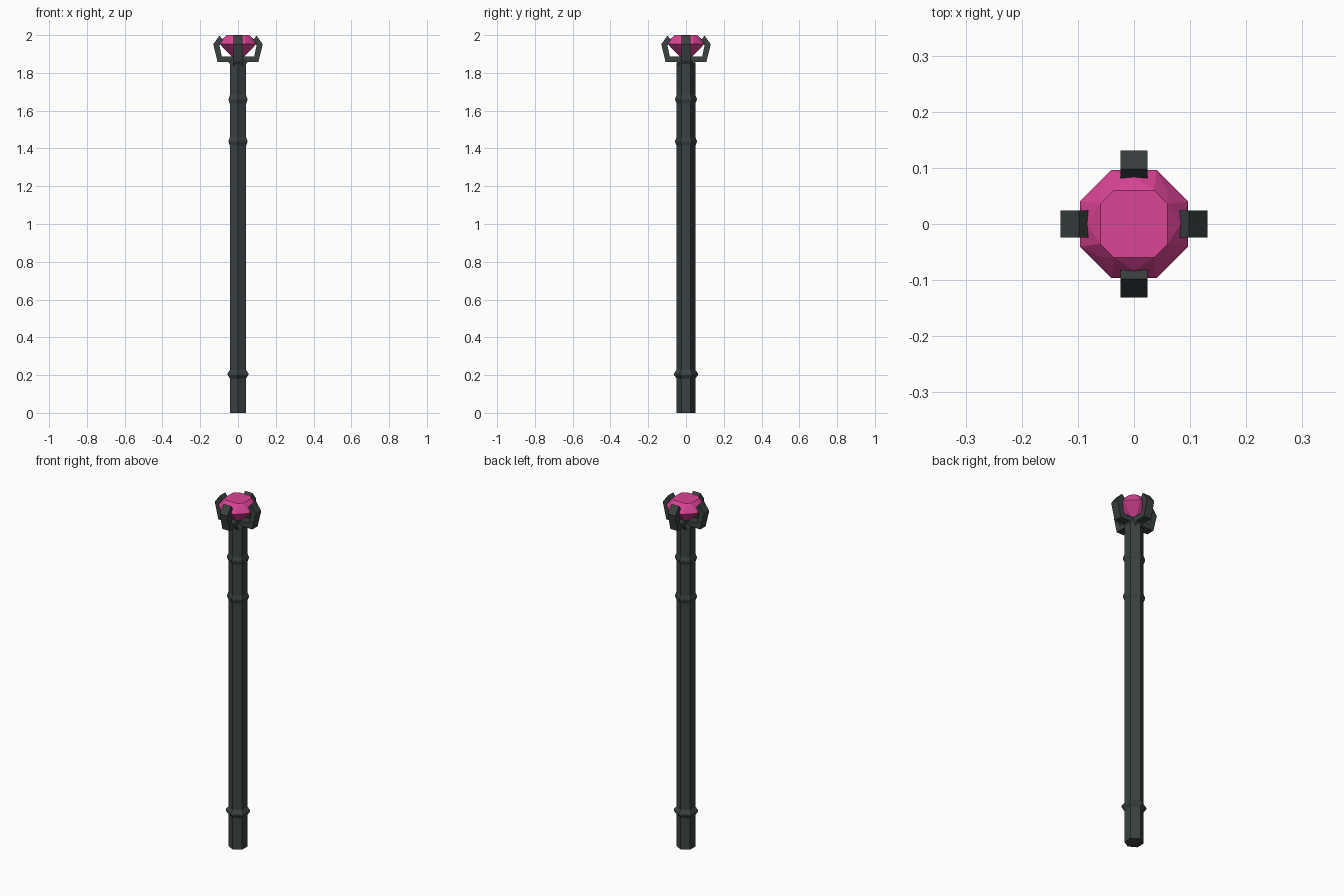
import bpy, bmesh, math
from mathutils import Matrix

if "Cube" in bpy.data.objects:
    bpy.data.objects.remove(bpy.data.objects["Cube"])


def material(name, color):
    m = bpy.data.materials.new(name)
    m.diffuse_color = (*color, 1)
    m.use_nodes = True
    m.node_tree.nodes["Principled BSDF"].inputs["Base Color"].default_value = m.diffuse_color
    return m


dark = material("dark_metal", (0.042, 0.054, 0.053))
pink = material("pink_gem", (0.70, 0.058, 0.30))


def finish(name, bm, mat):
    bmesh.ops.recalc_face_normals(bm, faces=bm.faces[:])
    me = bpy.data.meshes.new(name)
    bm.to_mesh(me)
    bm.free()
    me.materials.append(mat)
    ob = bpy.data.objects.new(name, me)
    bpy.context.collection.objects.link(ob)
    return ob


# Hexagonal shaft with three pointed ridges, corners facing front and back
profile = [(0.05, 0)]
for z, r in ((0.205, 0.064), (1.437, 0.057), (1.66, 0.057)):
    profile += [(0.05, z - 0.022), (r, z - 0.004), (r, z + 0.004), (0.05, z + 0.022)]
profile += [(0.05, 1.85), (0.04, 1.872)]
bm = bmesh.new()
rings = []
for r, z in profile:
    rings.append([bm.verts.new((r * math.sin(i * math.pi / 3), r * math.cos(i * math.pi / 3), z))
                  for i in range(6)])
for a, b in zip(rings, rings[1:]):
    for i in range(6):
        j = (i + 1) % 6
        bm.faces.new((a[i], a[j], b[j], b[i]))
bm.faces.new(rings[0])
bm.faces.new(rings[-1])
finish("shaft", bm, dark)

# Four bent prongs: side outline extruded across its width
outline = [(0.01, 1.835), (0.036, 1.835), (0.05, 1.857), (0.108, 1.857), (0.131, 1.952),
           (0.098, 1.997), (0.079, 1.972), (0.098, 1.945), (0.086, 1.887), (0.01, 1.887)]
for k, side in enumerate(("right", "back", "left", "front")):
    bm = bmesh.new()
    face = bm.faces.new([bm.verts.new((x, -0.024, z)) for x, z in outline])
    ext = bmesh.ops.extrude_face_region(bm, geom=[face])
    new = [v for v in ext["geom"] if isinstance(v, bmesh.types.BMVert)]
    bmesh.ops.translate(bm, verts=new, vec=(0, 0.048, 0))
    bm.transform(Matrix.Rotation(k * math.pi / 2, 4, "Z"))
    finish("prong_" + side, bm, dark)

# Cut gem: hull around table, star points, octagonal girdle and bottom point
bm = bmesh.new()
for k in range(8):
    a = k * math.pi / 4
    rt = 0.0695
    ta = math.radians(45 * (k // 2) * 2 + (31 if k % 2 else 59))
    bm.verts.new((rt * math.cos(ta), rt * math.sin(ta), 2.0))
    bm.verts.new((0.083 * math.cos(a), 0.083 * math.sin(a), 1.979))
    g = a + math.pi / 8
    bm.verts.new((0.1045 * math.cos(g), 0.1045 * math.sin(g), 1.952))
bm.verts.new((0, 0, 1.852))
bmesh.ops.convex_hull(bm, input=bm.verts[:])
bmesh.ops.dissolve_limit(bm, angle_limit=0.01, verts=bm.verts[:], edges=bm.edges[:])
finish("gem", bm, pink)
